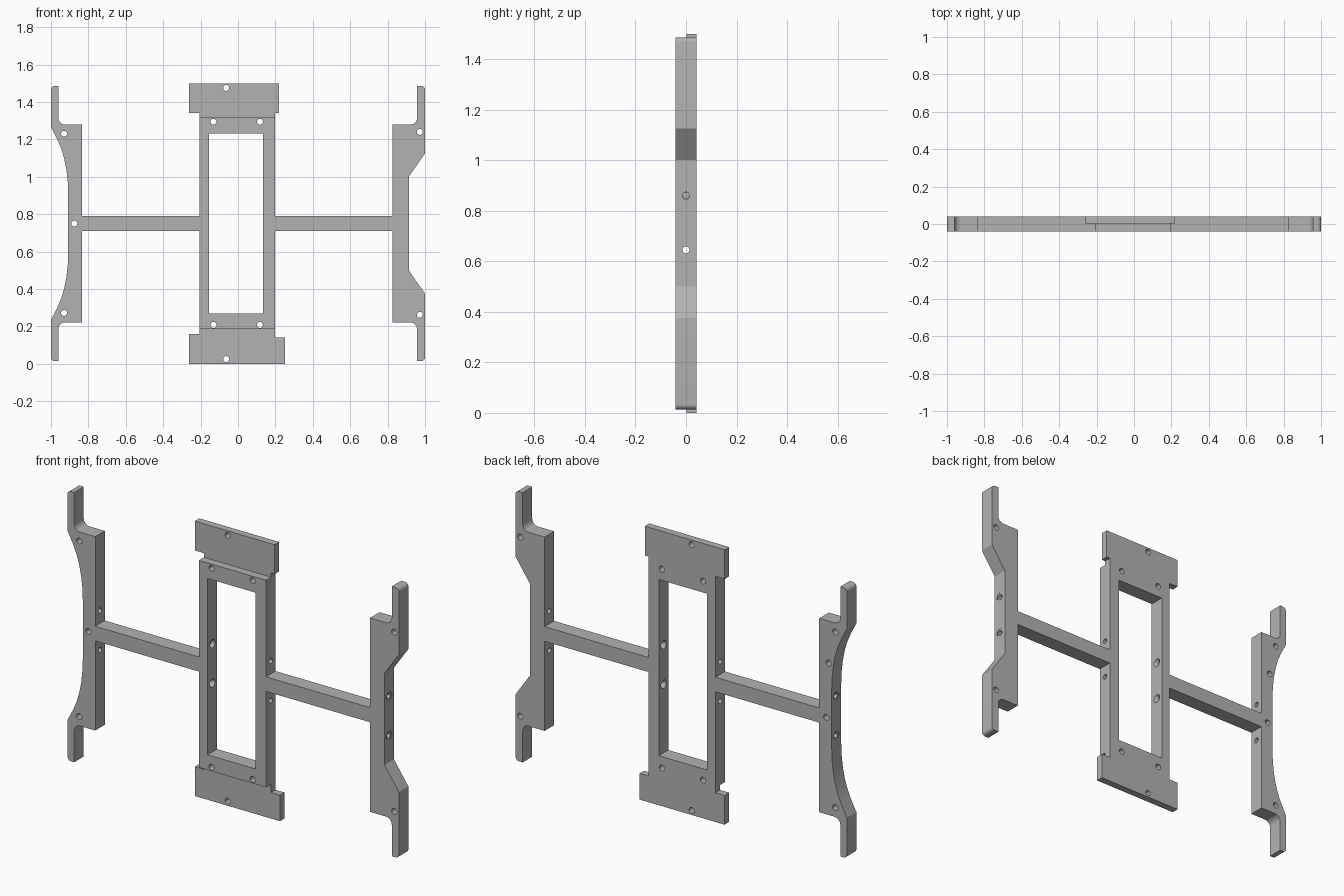
import bpy, bmesh, math
from mathutils import Matrix, Vector

cube = bpy.data.objects.get("Cube")
if cube:
    bpy.data.objects.remove(cube, do_unlink=True)

HALF = 0.041    # half thickness of the bracket
MID = 0.75      # height of the mirror line

grey = bpy.data.materials.new("plain grey")
grey.use_nodes = True
grey.diffuse_color = (0.45, 0.45, 0.45, 1)
grey.node_tree.nodes["Principled BSDF"].inputs["Base Color"].default_value = (0.45, 0.45, 0.45, 1)


def finish(name, bm):
    bmesh.ops.recalc_face_normals(bm, faces=bm.faces)
    mesh = bpy.data.meshes.new(name)
    bm.to_mesh(mesh)
    bm.free()
    mesh.materials.append(grey)
    obj = bpy.data.objects.new(name, mesh)
    bpy.context.collection.objects.link(obj)
    return obj


def plate(name, outline, y0=-HALF, y1=HALF):
    """Extrude an x-z outline along y."""
    bm = bmesh.new()
    face = bm.faces.new([bm.verts.new((x, y0, z)) for x, z in outline])
    out = bmesh.ops.extrude_face_region(bm, geom=[face])
    moved = [v for v in out["geom"] if isinstance(v, bmesh.types.BMVert)]
    bmesh.ops.translate(bm, verts=moved, vec=(0, y1 - y0, 0))
    return finish(name, bm)


def box(name, x0, x1, z0, z1, depth=HALF):
    return plate(name, [(x0, z0), (x1, z0), (x1, z1), (x0, z1)], -depth, depth)


def cut(obj, cutter):
    mod = obj.modifiers.new("cut", "BOOLEAN")
    mod.operation = "DIFFERENCE"
    mod.solver = "EXACT"
    mod.object = cutter
    bpy.context.view_layer.update()
    with bpy.context.temp_override(object=obj, active_object=obj, selected_objects=[obj]):
        bpy.ops.object.modifier_apply(modifier=mod.name)
    bpy.data.objects.remove(cutter, do_unlink=True)


def drill(obj, start, end, r0, r1=None):
    """Cut a round or tapered hole from start to end."""
    a, b = Vector(start), Vector(end)
    turn = (b - a).to_track_quat("Z", "Y").to_matrix().to_4x4()
    bm = bmesh.new()
    bmesh.ops.create_cone(bm, cap_ends=True, segments=24, radius1=r0,
                          radius2=r0 if r1 is None else r1, depth=(b - a).length,
                          matrix=Matrix.Translation((a + b) / 2) @ turn)
    cut(obj, finish("hole_cutter", bm))


def bolt_holes(obj, spots):
    for x, z in spots:
        drill(obj, (x, -0.1, z), (x, 0.1, z), 0.016)


def side_holes(obj, x_from, x_to, x_sink):
    """Pair of crosswise holes, widened where they leave the face at x_sink."""
    inward = 1 if (x_from + x_to) / 2 > x_sink else -1
    for z in (0.645, 0.86):
        drill(obj, (x_from, 0, z), (x_to, 0, z), 0.014)
        drill(obj, (x_sink - inward * 0.004, 0, z), (x_sink + inward * 0.018, 0, z), 0.025, 0.0135)


def arc(cx, cz, r, a0, a1, steps=6):
    angles = [math.radians(a0 + (a1 - a0) * i / steps) for i in range(steps + 1)]
    return [(cx + r * math.cos(a), cz + r * math.sin(a)) for a in angles]


def mirrored(upper):
    """Close an upper half outline by mirroring it about the middle height."""
    return upper + [(x, 2 * MID - z) for x, z in reversed(upper)]


# Right end bracket with the curved outer edge
curve = [(-0.908, 0.90), (-0.91, 0.97), (-0.918, 1.04), (-0.93, 1.10), (-0.945, 1.15), (-0.966, 1.2)]
right_end = plate("right_end_bracket", mirrored(
    curve + [(-1, 1.265)] + arc(-0.98, 1.466, 0.02, 180, 90) + [(-0.96, 1.486)]
    + arc(-0.925, 1.314, 0.035, 180, 270) + [(-0.833, 1.279)]))
bolt_holes(right_end, [(-0.93, 1.23), (-0.93, 0.272), (-0.875, MID)])
drill(right_end, (-0.89, 0, 1.05), (-0.89, 0.1, 1.05), 0.016)
side_holes(right_end, -1.05, -0.8, -0.908)

# Left end bracket with the angled outer edge
left_end = plate("left_end_bracket", mirrored(
    [(0.913, 1.0), (1, 1.125)] + arc(0.98, 1.466, 0.02, 0, 90) + [(0.957, 1.486)]
    + arc(0.922, 1.314, 0.035, 0, -90) + [(0.825, 1.279)]))
bolt_holes(left_end, [(0.972, 1.24), (0.972, 0.262)])
side_holes(left_end, 0.8, 1.05, 0.913)

# Central frame with its long window
X0, X1, Z0, Z1 = -0.207, 0.198, 0.187, 1.317
frame = box("central_frame", X0, X1, Z0, Z1)
cut(frame, box("window_cutter", -0.155, 0.135, 0.27, 1.232, 0.1))
bolt_holes(frame, [(x, z) for x in (-0.131, 0.117) for z in (0.208, 1.294)])
side_holes(frame, -0.3, -0.1, -0.155)
side_holes(frame, 0.1, 0.3, 0.135)

# Half-thickness mounting plates at both ends of the frame
top_plate = plate("top_plate", [(X0, Z1), (X0, 1.34), (-0.262, 1.34), (-0.262, 1.5),
                                (0.22, 1.5), (0.22, 1.34), (X1, 1.34), (X1, Z1)], 0.002)
bottom_plate = plate("bottom_plate", [(X0, Z0), (X0, 0.16), (-0.262, 0.16), (-0.262, 0),
                                      (0.252, 0), (0.252, 0.142), (X1, 0.142), (X1, Z0)], 0.002)
bolt_holes(top_plate, [(-0.063, 1.475)])
bolt_holes(bottom_plate, [(-0.063, 0.025)])

# Cross bars joining the frame to the end brackets
right_bar = box("right_cross_bar", -0.833, X0, 0.71, 0.79)
left_bar = box("left_cross_bar", X1, 0.825, 0.71, 0.79)

# Smooth only the rounded walls
bpy.ops.object.select_all(action="DESELECT")
for obj in (right_end, left_end, frame, top_plate, bottom_plate):
    obj.select_set(True)
bpy.context.view_layer.objects.active = frame
bpy.ops.object.shade_smooth_by_angle(angle=math.radians(25))
